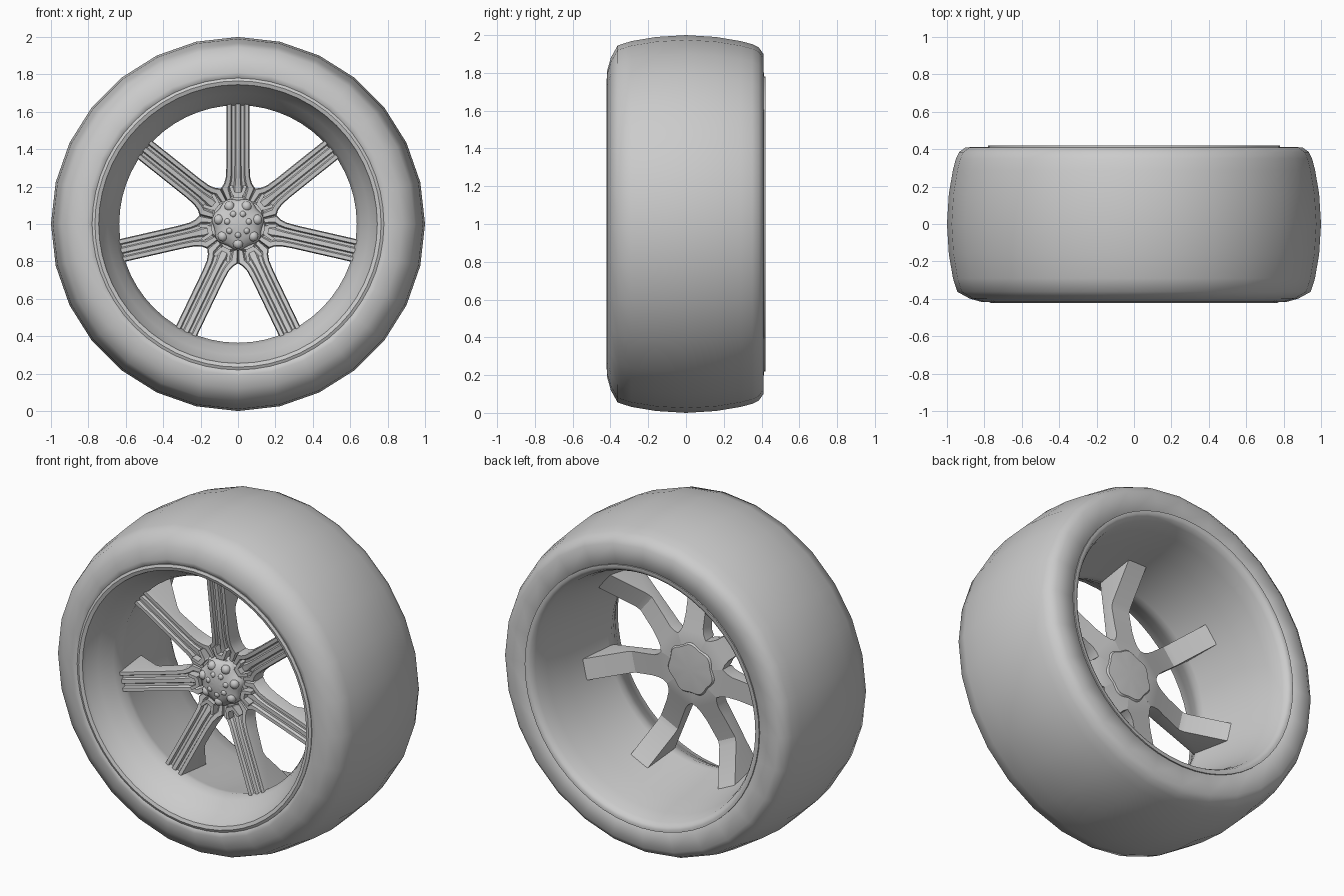
import bpy, bmesh, math
from mathutils import Matrix, Vector

if "Cube" in bpy.data.objects:
    bpy.data.objects.remove(bpy.data.objects["Cube"])

CENTRE = Vector((0, 0, 1))
SPOKES = 7


def finish(name, bm, angle=35):
    bmesh.ops.recalc_face_normals(bm, faces=bm.faces[:])
    me = bpy.data.meshes.new(name)
    bm.to_mesh(me)
    bm.free()
    ob = bpy.data.objects.new(name, me)
    bpy.context.collection.objects.link(ob)
    ob.location = CENTRE
    bpy.ops.object.select_all(action='DESELECT')
    ob.select_set(True)
    bpy.context.view_layer.objects.active = ob
    bpy.ops.object.shade_smooth_by_angle(angle=math.radians(angle))
    return ob


def loft(bm, rings, close_rings=False, caps=False):
    rows = [[bm.verts.new(p) for p in ring] for ring in rings]
    pairs = list(zip(rows, rows[1:])) + ([(rows[-1], rows[0])] if close_rings else [])
    for a, b in pairs:
        for i in range(len(a)):
            j = (i + 1) % len(a)
            bm.faces.new((a[i], a[j], b[j], b[i]))
    if caps:
        bm.faces.new(rows[0])
        bm.faces.new(rows[-1])


def lathe(name, profile, n, closed=True, angle=35, lobes=0, wave=0):
    # spins (radius, y) points round the y axis, with optional scalloped edge
    def ring(r, y):
        out = []
        for i in range(n):
            a = 2 * math.pi * i / n
            rr = r * (1 + wave * math.cos(lobes * a))
            out.append((rr * math.sin(a), y, rr * math.cos(a)))
        return out
    bm = bmesh.new()
    loft(bm, [ring(r, y) for r, y in profile], close_rings=closed)
    bmesh.ops.remove_doubles(bm, verts=bm.verts[:], dist=1e-5)
    return finish(name, bm, angle)


# tyre: rounded shoulders, slightly crowned tread
lathe("tyre", [(.765, -.39), (.78, -.41), (.81, -.418), (.88, -.398), (.945, -.362),
               (.968, -.29), (.99, -.16), (1, 0), (.99, .16), (.968, .29), (.952, .35),
               (.935, .385), (.90, .41), (.78, .412), (.765, .39)], 28, angle=60)

# rim: deep barrel, narrowest at the spoke plane, lips at both ends
lathe("rim", [(.78, -.395), (.78, -.415), (.765, -.422), (.745, -.415), (.738, -.39),
              (.70, -.33), (.655, -.25), (.635, -.20), (.64, -.17), (.665, -.02), (.69, .15),
              (.715, .30), (.735, .385), (.75, .412), (.765, .42), (.78, .42),
              (.78, .39), (.75, .3), (.70, 0), (.69, -.2), (.75, -.36)], 56, angle=40)


# spokes: grooved front, flared root, tip kicked back into the barrel
# stations: radius, half width, front y, back y
STATIONS = [(.10, .048, -.135, -.045), (.155, .075, -.14, -.05), (.19, .0915, -.145, -.055),
            (.215, .075, -.15, -.062), (.25, .065, -.16, -.07), (.31, .062, -.172, -.088),
            (.44, .062, -.19, -.115), (.47, .062, -.194, -.105), (.65, .062, -.22, .03)]
# front section: fraction of half width, groove depth
SECTION = [(-1, .028), (-.92, 0), (-.6, 0), (-.5, .016), (-.28, .016), (-.18, .004),
           (.18, .004), (.28, .016), (.5, .016), (.6, 0), (.92, 0), (1, .028)]

bm = bmesh.new()
for k in range(SPOKES):
    rot = Matrix.Rotation(2 * math.pi * k / SPOKES, 3, 'Y')
    rings = []
    for r, w, yf, yb in STATIONS:
        front = [Vector((u * w, yf + d, r)) for u, d in SECTION]
        rb = r + .02 if r > .6 else r
        back = [Vector((w, yb, rb)), Vector((-w, yb, rb))]
        rings.append([rot @ p for p in front + back])
    loft(bm, rings, caps=True)
finish("spokes", bm, 30)

# hub body: scalloped disc with a fanned back face
lathe("hub", [(0, -.15), (.14, -.15), (.15, -.13), (.15, -.05), (.142, -.04), (0, -.03)],
      56, closed=False, lobes=7, wave=.045)

# domed hub cap with a ring of bumps
lathe("hub_cap", [(.135, -.13), (.135, -.16), (.12, -.18), (.085, -.196), (.045, -.205), (0, -.208)],
      42, closed=False, angle=60, lobes=7, wave=-.05)

bm = bmesh.new()
for count, radius, y, size in ((SPOKES, .105, -.178, .028), (SPOKES, .058, -.195, .018)):
    for k in range(count):
        a = 2 * math.pi * (k + .5) / count
        m = Matrix.Translation((radius * math.sin(a), y, radius * math.cos(a)))
        bmesh.ops.create_uvsphere(bm, u_segments=10, v_segments=6, radius=size, matrix=m)
finish("cap_bumps", bm, 60)

# pronged clips at each spoke root
bm = bmesh.new()
for k in range(SPOKES):
    rot = Matrix.Rotation(2 * math.pi * k / SPOKES, 4, 'Y')
    for x, z, sx, sz, tilt in ((-.03, .18, .018, .055, -.35), (.03, .18, .018, .055, .35),
                               (0, .155, .05, .025, 0)):
        m = (rot @ Matrix.Translation((x, -.15, z)) @ Matrix.Rotation(tilt, 4, 'Y')
             @ Matrix.Diagonal((sx, .05, sz, 1)))
        bmesh.ops.create_cube(bm, size=1, matrix=m)
finish("root_clips", bm)
